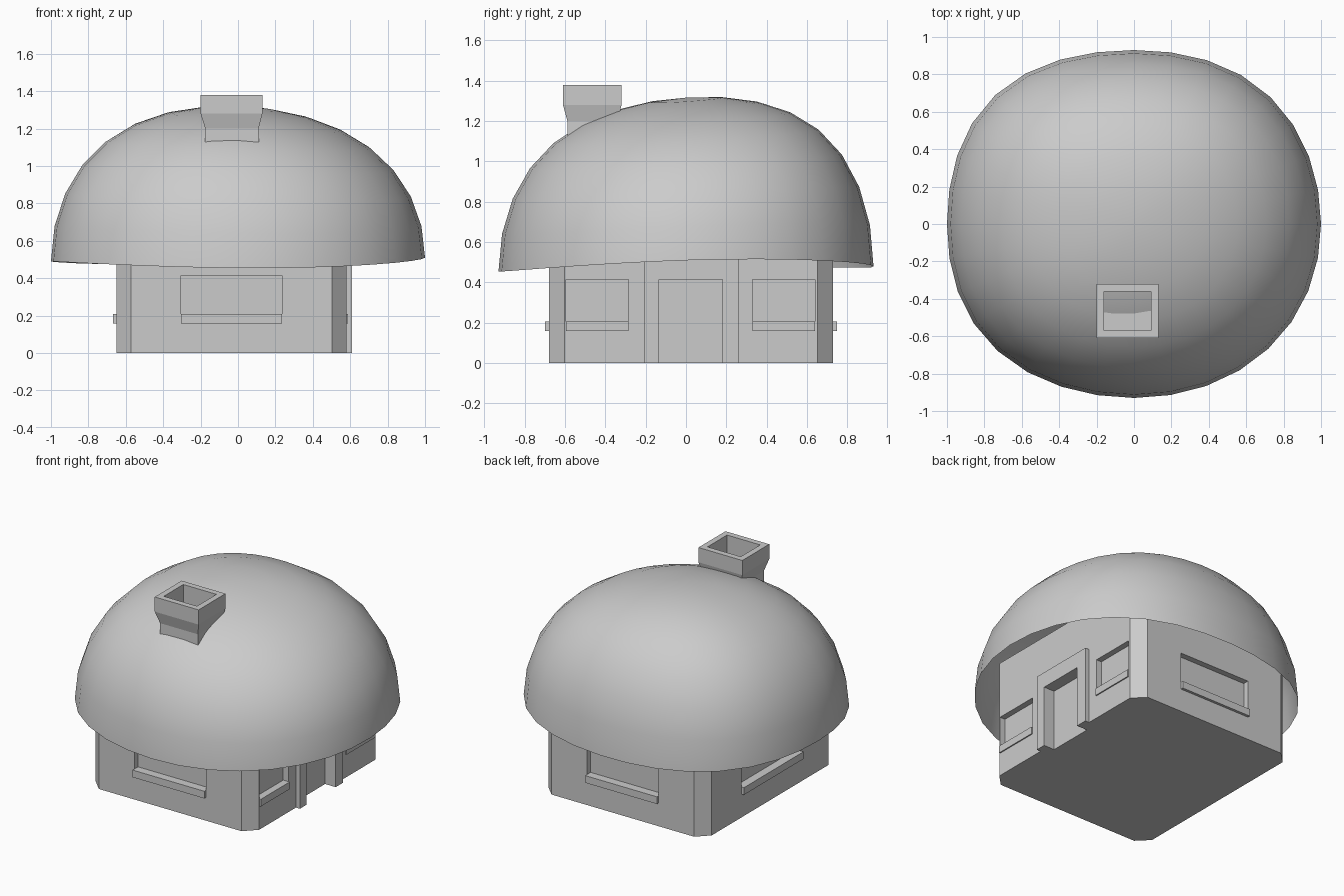
import bpy, bmesh, math

if "Cube" in bpy.data.objects:
    bpy.data.objects.remove(bpy.data.objects["Cube"])

stone = bpy.data.materials.new("light grey")
stone.diffuse_color = (0.6, 0.6, 0.6, 1)
stone.use_nodes = True
stone.node_tree.nodes["Principled BSDF"].inputs["Base Color"].default_value = stone.diffuse_color


def finish(name, bm):
    bmesh.ops.recalc_face_normals(bm, faces=bm.faces)
    me = bpy.data.meshes.new(name)
    bm.to_mesh(me)
    bm.free()
    me.materials.append(stone)
    ob = bpy.data.objects.new(name, me)
    bpy.context.collection.objects.link(ob)
    return ob


def loft(bm, rings, cap_first=True, cap_last=True):
    """Skin equal-sized closed rings of points."""
    vs = [[bm.verts.new(p) for p in r] for r in rings]
    n = len(vs[0])
    for a, b in zip(vs, vs[1:]):
        for i in range(n):
            j = (i + 1) % n
            bm.faces.new((a[i], a[j], b[j], b[i]))
    if cap_first:
        bm.faces.new(vs[0])
    if cap_last:
        bm.faces.new(vs[-1])
    return vs


def rect(x0, x1, y0, y1, z):
    return [(x0, y0, z), (x1, y0, z), (x1, y1, z), (x0, y1, z)]


def box(name, x0, x1, y0, y1, z0, z1):
    bm = bmesh.new()
    loft(bm, [rect(x0, x1, y0, y1, z0), rect(x0, x1, y0, y1, z1)])
    return finish(name, bm)


def cut(target, cutter):
    m = target.modifiers.new("cut", 'BOOLEAN')
    m.operation = 'DIFFERENCE'
    m.solver = 'EXACT'
    m.object = cutter
    cutter.hide_render = True
    cutter.hide_viewport = True


# walls: box with chamfered corners, running up inside the cap
X0, X1, Y0, Y1, C = -0.65, 0.58, -0.68, 0.73, 0.078
plan = [(X0 + C, Y0), (X1 - C, Y0), (X1, Y0 + C), (X1, Y1 - C),
        (X1 - C, Y1), (X0 + C, Y1), (X0, Y1 - C), (X0, Y0 + C)]
bm = bmesh.new()
loft(bm, [[(x, y, z) for x, y in plan] for z in (0, 0.8)])
walls = finish("walls", bm)

# recessed windows with sills: (name, wall side, start, end)
D = 0.04
windows = [("front", "y-", -0.305, 0.235), ("back", "y+", -0.305, 0.235),
           ("left", "x-", -0.31, 0.33),
           ("right_front", "x+", -0.595, -0.285), ("right_back", "x+", 0.33, 0.64)]
for name, side, a, b in windows:
    wall = {"x-": X0, "x+": X1, "y-": Y0, "y+": Y1}[side]
    sgn = -1 if side[1] == "-" else 1
    out = 0.008 if side == "x+" else 0.018

    def span(s, e):
        return sorted((wall + sgn * s, wall + sgn * e))
    hole, ledge = span(-D, 0.1), span(-D - 0.01, out)
    if side[0] == "x":
        cutter = box(name + "_window_cutter", *hole, a, b, 0.18, 0.415)
        box(name + "_sill", *ledge, a, b, 0.158, 0.207)
    else:
        cutter = box(name + "_window_cutter", a, b, *hole, 0.18, 0.415)
        box(name + "_sill", a, b, *ledge, 0.158, 0.207)
    cut(walls, cutter)

# door frame and recessed doorway on the right side
frame = box("door_frame", 0.55, 0.61, -0.205, 0.26, 0, 0.52)
doorway = box("door_cutter", 0.53, 0.75, -0.135, 0.18, -0.1, 0.415)
cut(walls, doorway)
cut(frame, doorway)

# mushroom cap: open lopsided dome
N, R = 32, 8


def cap_point(t, f):
    c, s = math.cos(t), math.sin(t)
    px, py, pz = c * math.cos(f), s * math.cos(f), math.sin(f)
    k = 1 + math.sin(2 * t) ** 2 * (0.032 + 0.012 * (s - c))
    rim = 0.483 + 0.01 * c + 0.0125 * s + 0.0165 * math.cos(2 * t) + 0.009 * math.sin(2 * t)
    h = 0.838 + 0.06 * py + 0.16 * py * py + 0.10 * px * px - 0.04 * px
    return (px * k, 0.93 * py * k, rim * (1 - pz) + 0.478 * pz + h * pz)


bm = bmesh.new()
rings = [[cap_point(2 * math.pi * i / N, math.pi / 2 * r / R) for i in range(N)]
         for r in range(R)]
vs = loft(bm, rings, False, False)
top = bm.verts.new(cap_point(0, math.pi / 2))
for i in range(N):
    bm.faces.new((vs[-1][i], vs[-1][(i + 1) % N], top))
for f in bm.faces:
    f.smooth = True
cap = finish("cap", bm)

# chimney: flared square pipe with an open top
bm = bmesh.new()
loft(bm, [rect(-0.18, 0.115, -0.59, -0.335, 1.03),
          rect(-0.175, 0.11, -0.588, -0.338, 1.2),
          rect(-0.2, 0.13, -0.61, -0.32, 1.28),
          rect(-0.2, 0.13, -0.61, -0.32, 1.38),
          rect(-0.16, 0.09, -0.57, -0.36, 1.38),
          rect(-0.16, 0.09, -0.57, -0.36, 1.2)])
finish("chimney", bm)
